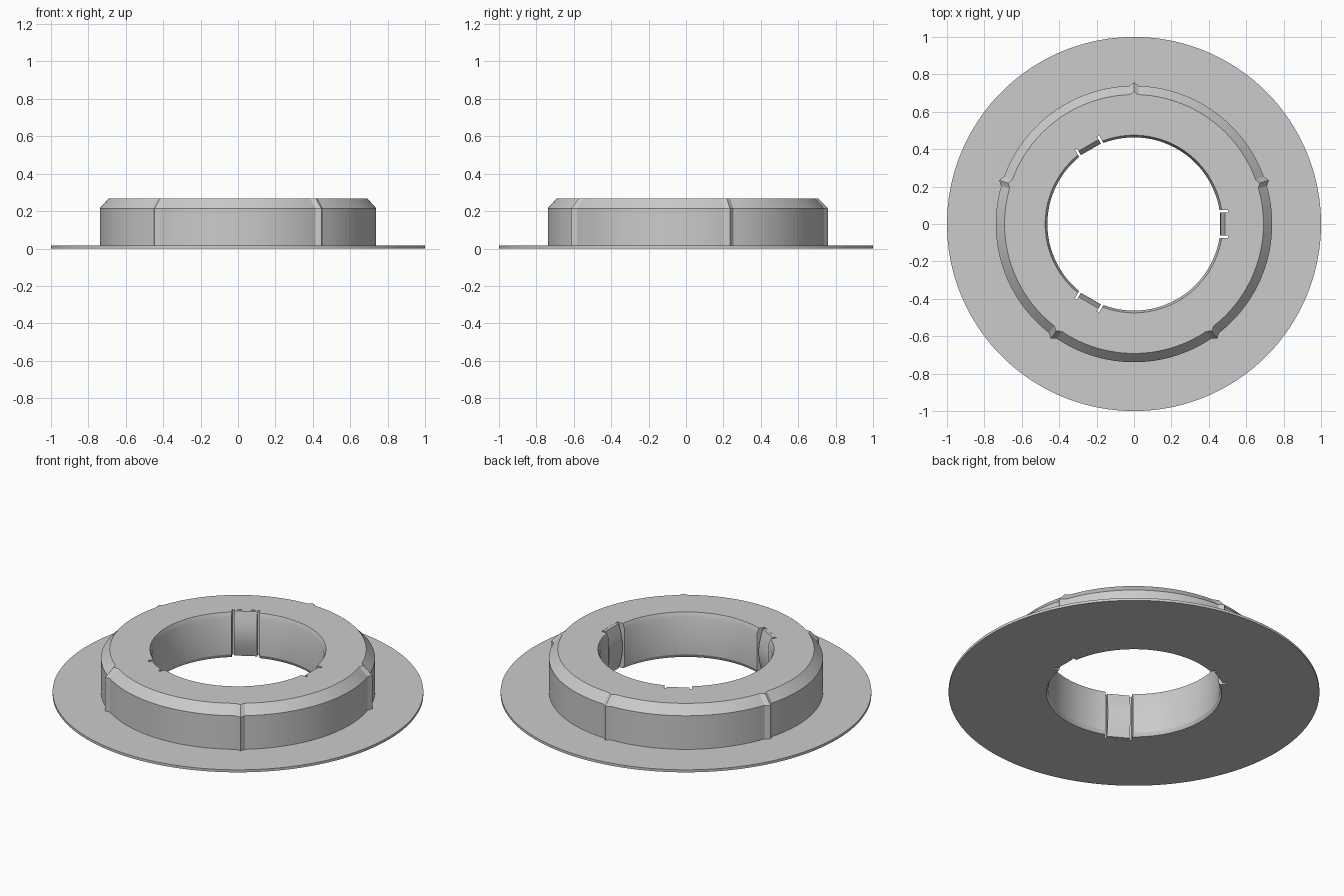
import bpy, bmesh, math
from mathutils import Matrix

cube = bpy.data.objects.get("Cube")
if cube:
    bpy.data.objects.remove(cube, do_unlink=True)

grey = bpy.data.materials.new("plain grey")
grey.use_nodes = True
COLOUR = (0.6, 0.6, 0.6, 1)
grey.diffuse_color = COLOUR
grey.node_tree.nodes["Principled BSDF"].inputs["Base Color"].default_value = COLOUR


def make_object(name, bm):
    bmesh.ops.recalc_face_normals(bm, faces=bm.faces)
    mesh = bpy.data.meshes.new(name)
    bm.to_mesh(mesh)
    bm.free()
    mesh.materials.append(grey)
    obj = bpy.data.objects.new(name, mesh)
    bpy.context.collection.objects.link(obj)
    return obj


def smooth(obj):
    bpy.ops.object.select_all(action='DESELECT')
    obj.select_set(True)
    bpy.context.view_layer.objects.active = obj
    bpy.ops.object.shade_smooth_by_angle(angle=math.radians(25))


# Flanged ring: (radius, height, extra radius at the five ribs)
PROFILE = [(1, 0, 0), (1, 0.015, 0), (0.739, 0.015, 0.019), (0.739, 0.215, 0.019),
           (0.692, 0.267, 0.016), (0.475, 0.267, 0), (0.463, 0.237, 0),
           (0.463, 0.02, 0), (0.473, 0, 0)]
STEP = 2
bm = bmesh.new()
rings = []
for deg in range(0, 360, STEP):
    a = math.radians(deg)
    rib = deg % 72 == 18
    rings.append([bm.verts.new(((r + rib * extra) * math.cos(a),
                                (r + rib * extra) * math.sin(a), z))
                  for r, z, extra in PROFILE])
for i, ring in enumerate(rings):
    nxt = rings[(i + 1) % len(rings)]
    for j in range(len(PROFILE)):
        k = (j + 1) % len(PROFILE)
        bm.faces.new((ring[j], nxt[j], nxt[k], ring[k]))
body = make_object("flanged_ring", bm)

# Pockets that leave a narrow slot on each side of every clip
bm = bmesh.new()
for deg in (0, 120, 240):
    place = (Matrix.Rotation(math.radians(deg), 4, 'Z')
             @ Matrix.Translation((0.45, 0, 0.13))
             @ Matrix.Diagonal((0.106, 0.15, 0.6, 1)))
    bmesh.ops.create_cube(bm, size=1, matrix=place)
cutter = make_object("pocket_cutter", bm)
cut = body.modifiers.new("pockets", 'BOOLEAN')
cut.operation = 'DIFFERENCE'
cut.solver = 'EXACT'
cut.object = cutter
bpy.context.view_layer.objects.active = body
bpy.ops.object.modifier_apply(modifier=cut.name)
bpy.data.objects.remove(cutter, do_unlink=True)
smooth(body)

# Bowed grip clips: a curved side profile extruded across the pocket
HEIGHT, BOW, HALF = 0.266, 0.025, 0.062
for n in range(3):
    bm = bmesh.new()
    outline = [(0.52, HEIGHT), (0.52, 0.001)]
    for i in range(13):
        t = i / 12
        outline.append((0.486 - BOW * math.sin(math.pi * t), 0.001 + t * (HEIGHT - 0.001)))
    face = bm.faces.new([bm.verts.new((x, -HALF, z)) for x, z in outline])
    ext = bmesh.ops.extrude_face_region(bm, geom=[face])
    moved = [v for v in ext["geom"] if isinstance(v, bmesh.types.BMVert)]
    bmesh.ops.translate(bm, verts=moved, vec=(0, 2 * HALF, 0))
    bm.transform(Matrix.Rotation(math.radians(120 * n), 4, 'Z'))
    smooth(make_object(f"grip_clip_{n + 1}", bm))
